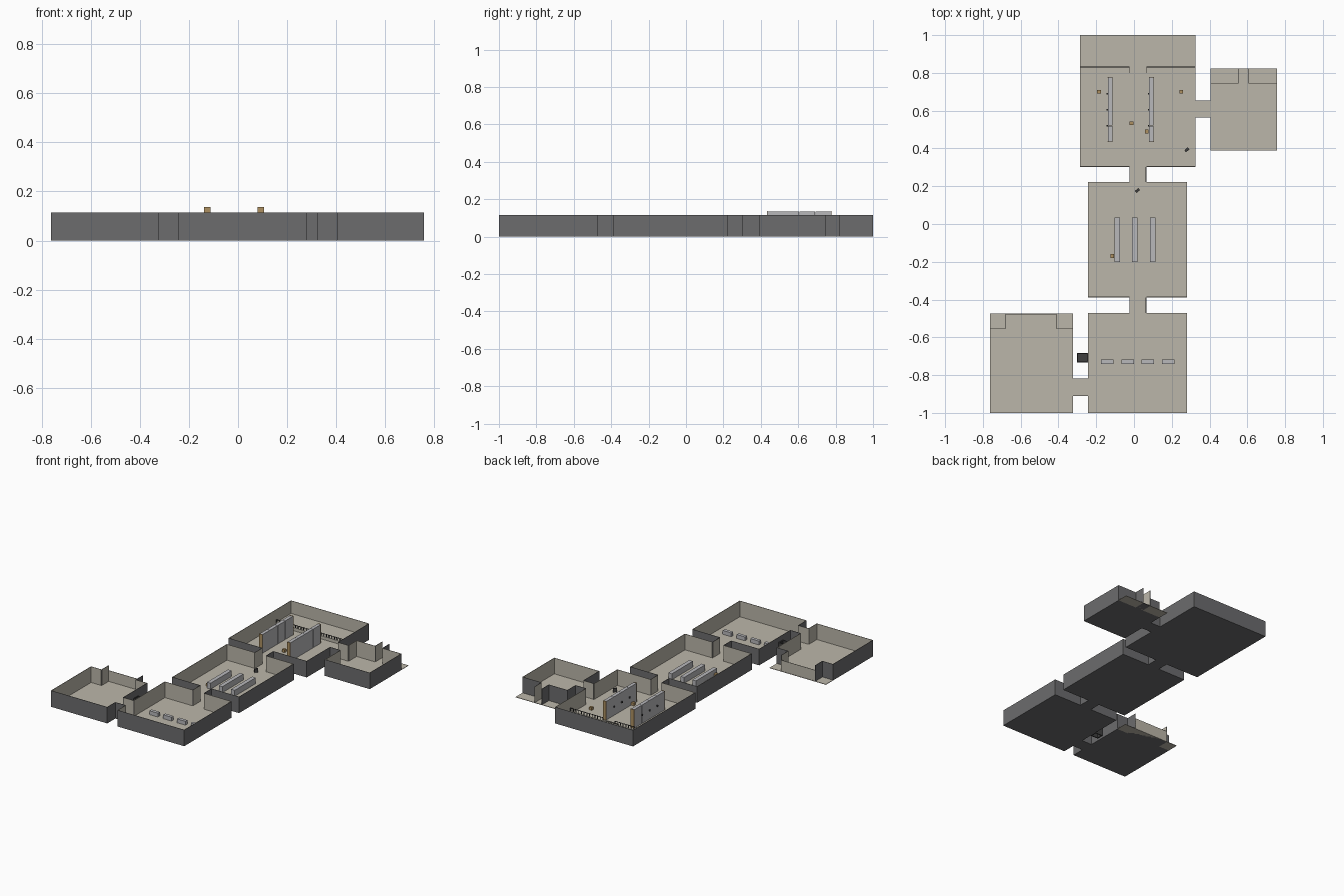
import bpy, bmesh
from mathutils import Vector

if "Cube" in bpy.data.objects:
    bpy.data.objects.remove(bpy.data.objects["Cube"])

H, T = 0.115, 0.003          # wall height, sheet thickness


def mat(name, c):
    m = bpy.data.materials.new(name)
    m.diffuse_color = (*c, 1)
    m.use_nodes = True
    m.node_tree.nodes["Principled BSDF"].inputs["Base Color"].default_value = m.diffuse_color
    return m


CONC = mat("concrete", (0.50, 0.47, 0.40))
OUT = mat("outer_grey", (0.15, 0.15, 0.155))
STEEL = mat("pale_metal", (0.48, 0.48, 0.50))
WOOD = mat("tan_wood", (0.42, 0.28, 0.12))
DARK = mat("dark_metal", (0.05, 0.05, 0.05))


def build(name, boxes, material, centre=None):
    """One object from (x0,x1,y0,y1,z0,z1) boxes; faces turned away from centre are grey."""
    bm = bmesh.new()
    for x0, x1, y0, y1, z0, z1 in boxes:
        vs = bmesh.ops.create_cube(bm, size=1)["verts"]
        for v in vs:
            v.co = ((x0 + x1) / 2 + v.co.x * (x1 - x0),
                    (y0 + y1) / 2 + v.co.y * (y1 - y0),
                    (z0 + z1) / 2 + v.co.z * (z1 - z0))
    bm.normal_update()
    if centre:
        for f in bm.faces:
            if f.normal.dot(f.calc_center_median() - Vector(centre)) > 0:
                f.material_index = 1
    me = bpy.data.meshes.new(name)
    bm.to_mesh(me)
    bm.free()
    me.materials.append(material)
    if centre:
        me.materials.append(OUT)
    ob = bpy.data.objects.new(name, me)
    bpy.context.collection.objects.link(ob)
    return ob


def spans(a, b, gap):
    return [(a, gap[0]), (gap[1], b)] if gap else [(a, b)]


def room(name, x0, x1, y0, y1, n=None, s=None, e=None, w=None):
    """Open-topped room; n/s/e/w give the doorway interval in that wall."""
    b = []
    for a, c in spans(x0, x1, n):
        b.append((a, c, y1 - T, y1, 0, H))
    for a, c in spans(x0, x1, s):
        b.append((a, c, y0, y0 + T, 0, H))
    for a, c in spans(y0, y1, e):
        b.append((x1 - T, x1, a, c, 0, H))
    for a, c in spans(y0, y1, w):
        b.append((x0, x0 + T, a, c, 0, H))
    build(name + "_walls", b, CONC, ((x0 + x1) / 2, (y0 + y1) / 2, 1))
    build(name + "_floor", [(x0, x1, y0, y1, 0, T)], CONC, ((x0 + x1) / 2, (y0 + y1) / 2, 1))


def passage(name, x0, x1, y0, y1, along_y):
    """Short corridor: two side walls and a floor."""
    if along_y:
        b = [(x0, x0 + T, y0, y1, 0, H), (x1 - T, x1, y0, y1, 0, H)]
    else:
        b = [(x0, x1, y0, y0 + T, 0, H), (x0, x1, y1 - T, y1, 0, H)]
    b.append((x0, x1, y0, y1, 0, T))
    build(name, b, CONC, ((x0 + x1) / 2, (y0 + y1) / 2, 0.05))


# Rooms
DOOR = (-0.025, 0.065)
room("south_hall", -0.243, 0.28, -1.0, -0.47, n=DOOR, w=(-0.91, -0.818))
room("middle_hall", -0.243, 0.28, -0.388, 0.223, n=DOOR, s=DOOR)
room("north_hall", -0.286, 0.325, 0.303, 1.0, s=DOOR, e=(0.563, 0.655))
room("west_room", -0.762, -0.322, -1.0, -0.553, n=(-0.68, -0.41), e=(-0.91, -0.818))
room("east_room", 0.405, 0.757, 0.39, 0.745, n=(0.55, 0.61), w=(0.563, 0.655))

# Connecting passages
passage("south_passage", *DOOR, -0.47, -0.388, True)
passage("north_passage", *DOOR, 0.223, 0.303, True)
passage("east_passage", 0.325, 0.405, 0.563, 0.655, False)
passage("west_passage", -0.322, -0.243, -0.91, -0.818, False)
passage("east_exit", 0.55, 0.61, 0.745, 0.822, True)
passage("west_alcove", -0.68, -0.41, -0.553, -0.475, True)

# Strips of ground outside the two side rooms, and the low alcove back
build("west_apron", [(-0.762, -0.322, -0.553, -0.473, 0, T)], CONC)
build("east_apron", [(0.405, 0.757, 0.745, 0.822, 0, T)], CONC)
build("alcove_back", [(-0.68, -0.41, -0.475 - T, -0.475, 0, 0.08)], CONC)

# Small niche beside the south hall
build("wall_niche", [(-0.303, -0.243, -0.733, -0.727, 0, 0.08),
                     (-0.303, -0.243, -0.689, -0.683, 0, 0.08),
                     (-0.303, -0.297, -0.733, -0.683, 0, 0.08),
                     (-0.249, -0.243, -0.733, -0.683, 0, 0.08),
                     (-0.303, -0.243, -0.733, -0.683, 0.03, 0.034)], DARK)

# Raised platform with three steps and a post railing on both sides
build("platform", [(-0.283, 0.322, 0.83, 0.997, T, 0.025)], CONC)
build("platform_steps", [(*DOOR, 0.785 + 0.015 * i, 0.83, T, 0.008 + 0.006 * i)
                         for i in range(3)], CONC)
rail = []
for x0, x1 in ((-0.283, -0.025), (0.065, 0.322)):
    rail.append((x0, x1, 0.829, 0.833, 0.043, 0.046))
    for i in range(13):
        x = x0 + (x1 - x0 - 0.004) * i / 12
        rail.append((x, x + 0.004, 0.829, 0.833, 0.025, 0.045))
build("platform_railing", rail, DARK)

# Tall partitions in four bays, with wooden ends and small pegs
for side, x in (("left", -0.126), ("right", 0.092)):
    bays = [(x - 0.012, x + 0.012, 0.437 + 0.085 * i, 0.52 + 0.085 * i, T, 0.134)
            for i in range(4)]
    build(side + "_partition", bays, STEEL)
    build(side + "_partition_end", [(x - 0.013, x + 0.013, 0.433, 0.437, T, 0.136),
                                    (x - 0.013, x + 0.013, 0.775, 0.779, T, 0.136)], WOOD)
    build(side + "_partition_pegs", [(x - 0.019, x - 0.012, y - 0.004, y + 0.004, 0.06, 0.07)
                                     for y in (0.52, 0.605, 0.69)], DARK)

# Long benches in the middle hall
for i, x in enumerate((-0.088, 0.004, 0.1)):
    build(f"bench_{i + 1}", [(x - 0.014, x + 0.014, -0.2, 0.035, T, 0.045)], STEEL)

# Row of blocks in the south hall
for i in range(4):
    x = -0.142 + 0.108 * i
    build(f"block_{i + 1}", [(x - 0.033, x + 0.033, -0.74, -0.717, T, 0.03)], STEEL)

# Crates and small loose items
for i, (x, y) in enumerate(((-0.185, 0.70), (0.25, 0.70), (-0.013, 0.533),
                            (0.068, 0.49), (-0.115, -0.17))):
    build(f"crate_{i + 1}", [(x - 0.01, x + 0.01, y - 0.01, y + 0.01, T, 0.023)], WOOD)
for i, (x, y) in enumerate(((0.28, 0.393), (0.018, 0.177))):
    ob = build(f"canister_{i + 1}", [(-0.012, 0.012, -0.007, 0.007, T, 0.028)], DARK)
    ob.location = (x, y, 0)
    ob.rotation_euler.z = 0.7
